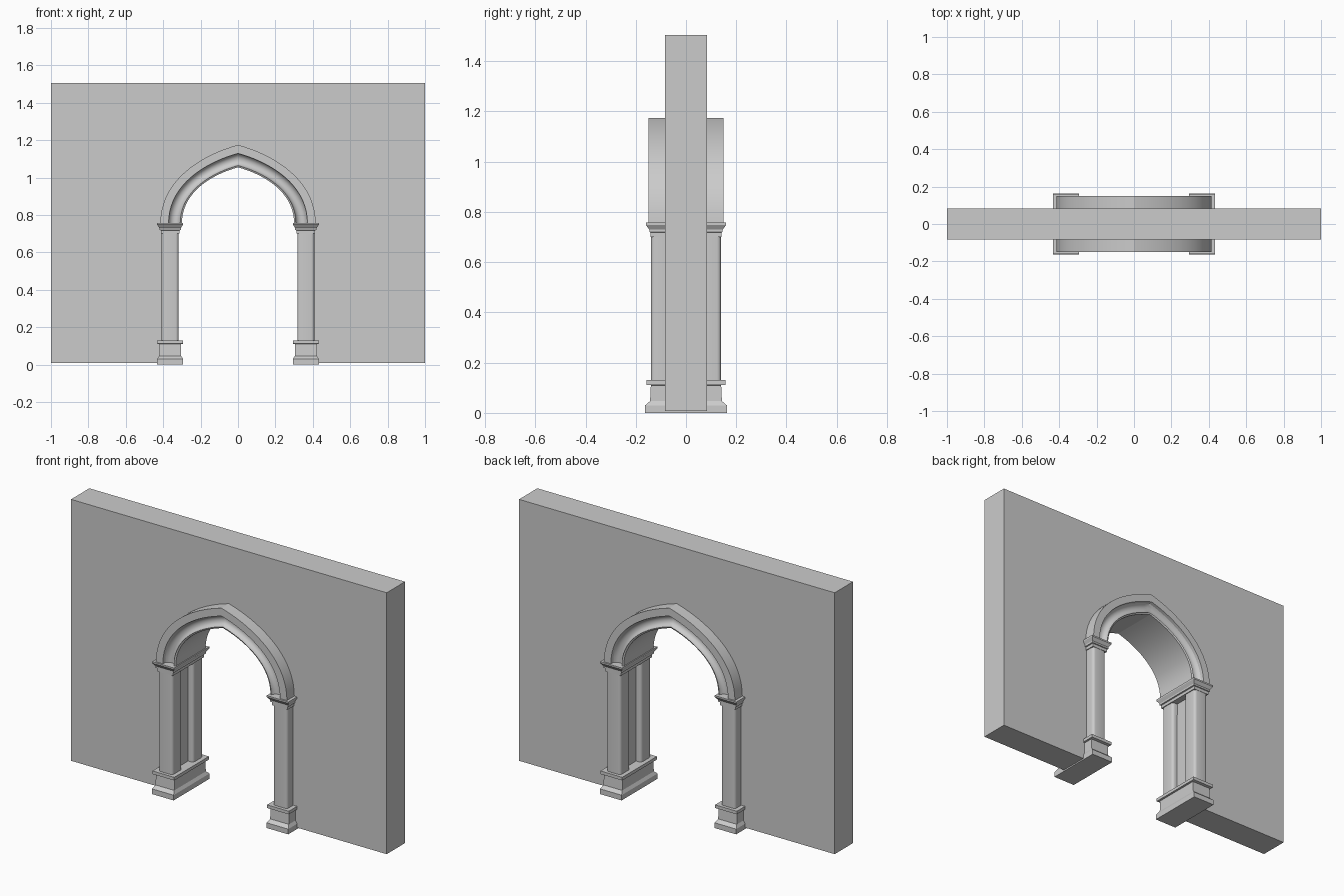
import bpy, bmesh, math
from mathutils import Vector

cube = bpy.data.objects.get("Cube")
if cube:
    bpy.data.objects.remove(cube, do_unlink=True)

stone = bpy.data.materials.new("grey_stone")
stone.use_nodes = True
grey = (0.6, 0.6, 0.6, 1)
stone.diffuse_color = grey
stone.node_tree.nodes["Principled BSDF"].inputs["Base Color"].default_value = grey


def finish(name, bm, smooth=None):
    bmesh.ops.recalc_face_normals(bm, faces=bm.faces)
    mesh = bpy.data.meshes.new(name)
    bm.to_mesh(mesh)
    bm.free()
    mesh.materials.append(stone)
    obj = bpy.data.objects.new(name, mesh)
    bpy.context.collection.objects.link(obj)
    if smooth:
        bpy.ops.object.select_all(action="DESELECT")
        obj.select_set(True)
        bpy.context.view_layer.objects.active = obj
        bpy.ops.object.shade_smooth_by_angle(angle=math.radians(smooth))
    return obj


def loft(bm, rings, closed=True):
    """Bridge rings of points and cap both ends."""
    rows = [[bm.verts.new(p) for p in ring] for ring in rings]
    n = len(rows[0])
    for a, b in zip(rows, rows[1:]):
        for i in range(n):
            j = (i + 1) % n
            bm.faces.new((a[i], a[j], b[j], b[i]))
    bm.faces.new(rows[0])
    bm.faces.new(rows[-1])


def bezier(p0, p1, p2, p3, t):
    s = 1 - t
    return (Vector(p0) * s**3 + Vector(p1) * 3 * s * s * t
            + Vector(p2) * 3 * s * t * t + Vector(p3) * t**3)


SPRING, STEPS = 0.755, 18
INNER = ((0.30, SPRING), (0.30, 0.92), (0.145, 1.015), (0, 1.055))
OUTER = ((0.415, SPRING), (0.415, 0.985), (0.2, 1.12), (0, 1.175))


def arch_point(k, f):
    """Point on the pointed arch, k from right foot to left foot, f from inner to outer."""
    t = k / STEPS
    side = 1 if t <= 1 else -1
    t = min(t, 2 - t)
    p = bezier(*INNER, t).lerp(bezier(*OUTER, t), f)
    return side * p.x, p.y


# Wall with the arched opening
bm = bmesh.new()
HALF, BOTTOM, TOP, JAMB = 0.083, 0.008, 1.505, 0.35
outline = [(1, BOTTOM), (1, TOP), (-1, TOP), (-1, BOTTOM), (-JAMB, BOTTOM)]
outline += [arch_point(k, 0.44) for k in range(2 * STEPS, -1, -1)]
outline += [(JAMB, BOTTOM)]
loft(bm, [[(x, y, z) for x, z in outline] for y in (-HALF, HALF)])
finish("wall", bm)

# Arch moulding: a hollow cove between two lips, on both faces
cove = [(0, 0.135), (0.08, 0.14)]
for i in range(1, 8):
    a = math.pi * i / 8
    cove.append((0.35 - 0.27 * math.cos(a), 0.143 - 0.03 * math.sin(a)))
cove += [(0.62, 0.15), (1, 0.15)]
profile = [(f, -y) for f, y in cove] + [(f, y) for f, y in reversed(cove)]
bm = bmesh.new()
rings = []
for k in range(2 * STEPS + 1):
    ring = []
    for f, y in profile:
        x, z = arch_point(k, f)
        ring.append((x, y, z))
    rings.append(ring)
loft(bm, rings)
finish("arch_moulding", bm, 25)


def stacked_block(name, cx, levels):
    """Rectangular moulding from (z, half width, half depth) levels."""
    bm = bmesh.new()
    loft(bm, [[(cx + sx * w, sy * d, z) for sx, sy in ((-1, -1), (1, -1), (1, 1), (-1, 1))]
              for z, w, d in levels])
    finish(name, bm)


BASE = [(0, 0.069, 0.163), (0.03, 0.069, 0.163), (0.047, 0.059, 0.143),
        (0.11, 0.059, 0.14), (0.112, 0.069, 0.157), (0.13, 0.069, 0.157)]
CAPITAL = [(0.7, 0.05, 0.141), (0.718, 0.05, 0.141), (0.72, 0.057, 0.146),
           (0.73, 0.057, 0.146), (0.748, 0.069, 0.16), (0.757, 0.069, 0.16)]

# Supports on each side: base, capital and a pair of columns
for side, label in ((1, "left"), (-1, "right")):
    cx = side * 0.363
    stacked_block(label + "_base", cx, BASE)
    stacked_block(label + "_capital", cx, CAPITAL)
    for sy, place in ((-1, "front"), (1, "back")):
        bm = bmesh.new()
        bmesh.ops.create_cube(bm, size=1)
        for v in bm.verts:
            v.co = (cx + v.co.x * 0.09, sy * 0.094 + v.co.y * 0.09, 0.415 + v.co.z * 0.58)
        uprights = [e for e in bm.edges if abs(e.verts[0].co.z - e.verts[1].co.z) > 0.1]
        bmesh.ops.bevel(bm, geom=uprights, offset=0.016, segments=4,
                        profile=0.5, affect="EDGES")
        finish(label + "_" + place + "_column", bm, 30)
